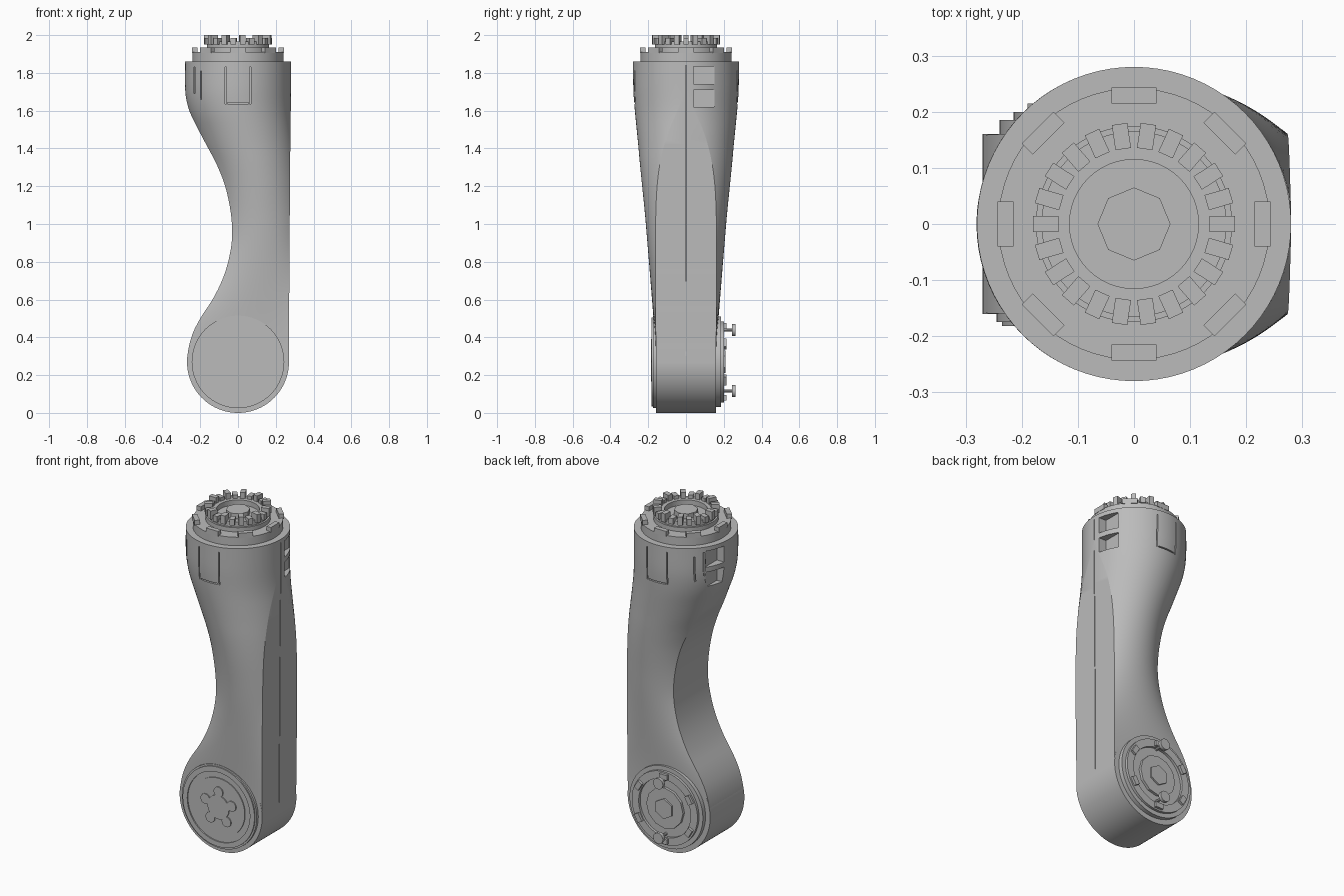
import bpy, bmesh, math
from mathutils import Matrix, Vector

cube = bpy.data.objects.get("Cube")
if cube:
    bpy.data.objects.remove(cube, do_unlink=True)

grey = bpy.data.materials.new("metal_grey")
grey.use_nodes = True
COLOUR = (0.5, 0.5, 0.5, 1)
grey.diffuse_color = COLOUR
grey.node_tree.nodes["Principled BSDF"].inputs["Base Color"].default_value = COLOUR


def finish(name, bm, smooth=True):
    bmesh.ops.recalc_face_normals(bm, faces=bm.faces)
    mesh = bpy.data.meshes.new(name)
    bm.to_mesh(mesh)
    bm.free()
    ob = bpy.data.objects.new(name, mesh)
    bpy.context.collection.objects.link(ob)
    mesh.materials.append(grey)
    if smooth:
        bpy.ops.object.select_all(action='DESELECT')
        ob.select_set(True)
        bpy.context.view_layer.objects.active = ob
        bpy.ops.object.shade_smooth_by_angle(angle=math.radians(25))
    return ob


def add_disc(bm, r, a, b, axis='Z', centre=(0, 0), n=64):
    """Cylinder from a to b along the axis; centre is (x, y) or (x, z)."""
    if axis == 'Z':
        m = Matrix.Translation((*centre, (a + b) / 2))
    else:
        m = Matrix.Translation((centre[0], (a + b) / 2, centre[1])) @ Matrix.Rotation(math.pi / 2, 4, 'X')
    bmesh.ops.create_cone(bm, cap_ends=True, segments=n, radius1=r, radius2=r,
                          depth=abs(b - a), matrix=m)


def disc(name, *args, **kw):
    bm = bmesh.new()
    add_disc(bm, *args, **kw)
    return finish(name, bm)


def add_box(bm, lo, hi, m=Matrix()):
    lo, hi = Vector(lo), Vector(hi)
    bmesh.ops.create_cube(bm, size=1, matrix=m @ Matrix.Translation((lo + hi) / 2)
                          @ Matrix.Diagonal((*(hi - lo), 1)))


def add_ring(bm, r0, r1, a, b, axis='Z', centre=(0, 0), n=64):
    """Flat-sided tube."""
    rows = []
    for r, h in ((r0, a), (r1, a), (r1, b), (r0, b)):
        row = []
        for i in range(n):
            t = 2 * math.pi * i / n
            u, v = centre[0] + r * math.cos(t), centre[1] + r * math.sin(t)
            row.append(bm.verts.new((u, v, h) if axis == 'Z' else (u, h, v)))
        rows.append(row)
    for k in range(4):
        p, q = rows[k], rows[(k + 1) % 4]
        for i in range(n):
            j = (i + 1) % n
            bm.faces.new((p[i], p[j], q[j], q[i]))


# Arm: z, -x edge, +x edge, half width in y, half width of the flat end strips
SECTIONS = [
    (0.27, -0.27, 0.27, 0.16, 0.159), (0.34, -0.262, 0.27, 0.162, 0.159),
    (0.42, -0.24, 0.27, 0.166, 0.16), (0.5, -0.2, 0.271, 0.172, 0.161),
    (0.6, -0.135, 0.271, 0.18, 0.162), (0.7, -0.085, 0.272, 0.188, 0.162),
    (0.8, -0.052, 0.272, 0.196, 0.162), (0.92, -0.032, 0.273, 0.206, 0.161),
    (1.05, -0.037, 0.274, 0.217, 0.16), (1.2, -0.068, 0.275, 0.232, 0.153),
    (1.32, -0.115, 0.276, 0.244, 0.138), (1.42, -0.168, 0.277, 0.253, 0.115),
    (1.5, -0.21, 0.278, 0.261, 0.088), (1.58, -0.25, 0.279, 0.269, 0.052),
    (1.65, -0.272, 0.28, 0.275, 0.02), (1.72, -0.28, 0.28, 0.279, 0),
    (1.86, -0.28, 0.28, 0.28, 0)]


def section_at(z):
    """Smooth interpolation between the listed sections."""
    k = next((i for i in range(len(SECTIONS) - 1) if z <= SECTIONS[i + 1][0]), len(SECTIONS) - 2)
    p1, p2 = SECTIONS[k], SECTIONS[k + 1]
    p0, p3 = SECTIONS[max(k - 1, 0)], SECTIONS[min(k + 2, len(SECTIONS) - 1)]
    h = p2[0] - p1[0]
    t = (z - p1[0]) / h
    out = []
    for c in range(1, 5):
        m1 = (p2[c] - p0[c]) / (p2[0] - p0[0]) * h
        m2 = (p3[c] - p1[c]) / (p3[0] - p1[0]) * h
        out.append((2*t**3 - 3*t*t + 1) * p1[c] + (t**3 - 2*t*t + t) * m1
                   + (3*t*t - 2*t**3) * p2[c] + (t**3 - t*t) * m2)
    return out


# Each section is an ellipse cut off by flat strips at both x ends
bm = bmesh.new()
N, ROWS, prev = 40, 54, None
for k in range(ROWS + 1):
    z = 0.27 + (1.86 - 0.27) * k / ROWS
    x0, x1, w, c = section_at(z)
    c = min(max(c, 0), w)
    row = []
    for side in (-1, 1):
        for i in range(N + 1):
            u = side * -math.cos(math.pi * i / N)
            y = side * math.sqrt(max(w * w - (w * w - c * c) * u * u, 0))
            row.append(bm.verts.new(((x0 + x1) / 2 + (x1 - x0) / 2 * u, y, z)))
    if prev:
        for i in range(len(row)):
            j = (i + 1) % len(row)
            bm.faces.new((prev[i], prev[j], row[j], row[i]))
    else:
        bm.faces.new(row)
    prev = row
bm.faces.new(prev)
bmesh.ops.remove_doubles(bm, verts=bm.verts, dist=0.0003)
arm = finish("arm_body", bm)

# Collar pockets, hatch outlines and the seam line
bm = bmesh.new()
for s in (-1, 1):
    for z0, z1 in ((1.62, 1.71), (1.74, 1.835)):
        add_box(bm, (s * 0.28 - 0.05, 0.04, z0), (s * 0.28 + 0.05, 0.15, z1))
    for x, z0, z1 in ((-0.065, 1.635, 1.83), (0.065, 1.635, 1.83),
                      (-0.195, 1.66, 1.81), (-0.23, 1.69, 1.83)):
        y = s * math.sqrt(0.28 ** 2 - x * x)
        add_box(bm, (x - 0.003, y - 0.02, z0), (x + 0.003, y + 0.02, z1))
    add_box(bm, (-0.055, s * 0.278 - 0.02, 1.635), (0.055, s * 0.278 + 0.02, 1.642))
add_box(bm, (0.264, -0.002, 0.3), (0.3, 0.002, 1.84))
cutter = finish("pocket_cutter", bm, False)
cutter.hide_render = True
cutter.hide_set(True)
mod = arm.modifiers.new("pockets", 'BOOLEAN')
mod.operation, mod.solver, mod.object = 'DIFFERENCE', 'EXACT', cutter

# Lower joint housing
J = (0, 0.27)
disc("lower_joint", 0.27, -0.16, 0.16, axis='Y', centre=J, n=96)

# Front joint cover with raised rim, hub and bolts
bm = bmesh.new()
add_disc(bm, 0.245, -0.175, -0.155, 'Y', J)
add_ring(bm, 0.205, 0.235, -0.182, -0.17, 'Y', J)
add_disc(bm, 0.17, -0.18, -0.17, 'Y', J)
add_disc(bm, 0.07, -0.186, -0.178, 'Y', J, 24)
for k in range(5):
    a = math.radians(90 + 72 * k)
    add_disc(bm, 0.03, -0.186, -0.178, 'Y', (0.09 * math.cos(a), 0.27 + 0.09 * math.sin(a)), 16)
finish("front_joint_cover", bm)

# Back joint cover with stepped hub, lugs and two pins
bm = bmesh.new()
add_disc(bm, 0.24, 0.155, 0.185, 'Y', J)
add_ring(bm, 0.17, 0.215, 0.18, 0.2, 'Y', J)
add_disc(bm, 0.12, 0.18, 0.2, 'Y', J, 12)
add_disc(bm, 0.06, 0.195, 0.21, 'Y', J, 6)
for k in range(6):
    m = Matrix.Translation((0, 0, 0.27)) @ Matrix.Rotation(math.radians(30 + 60 * k), 4, 'Y')
    add_box(bm, (0.175, 0.19, -0.025), (0.205, 0.215, 0.025), m)
for z in (0.115, 0.438):
    add_disc(bm, 0.008, 0.18, 0.245, 'Y', (0, z), 8)
    add_disc(bm, 0.032, 0.243, 0.262, 'Y', (0, z), 16)
finish("back_joint_cover", bm)

# Top flange with slim clamp segments
disc("top_flange", 0.242, 1.85, 1.91)
disc("flange_step", 0.175, 1.9, 1.935)
bm = bmesh.new()
for k in range(8):
    m = Matrix.Rotation(math.radians(45 * k), 4, 'Z')
    add_box(bm, (0.215, -0.04, 1.905), (0.243, 0.04, 1.935), m)
finish("flange_clamps", bm, False)

# Toothed coupling and hub
bm = bmesh.new()
add_ring(bm, 0.115, 0.165, 1.93, 1.965)
add_disc(bm, 0.065, 1.93, 1.965, n=8)
for k in range(22):
    m = Matrix.Rotation(2 * math.pi * k / 22, 4, 'Z')
    add_box(bm, (0.135, -0.014, 1.95), (0.18, 0.014, 2.0 if k % 2 else 1.985), m)
finish("toothed_coupling", bm)
